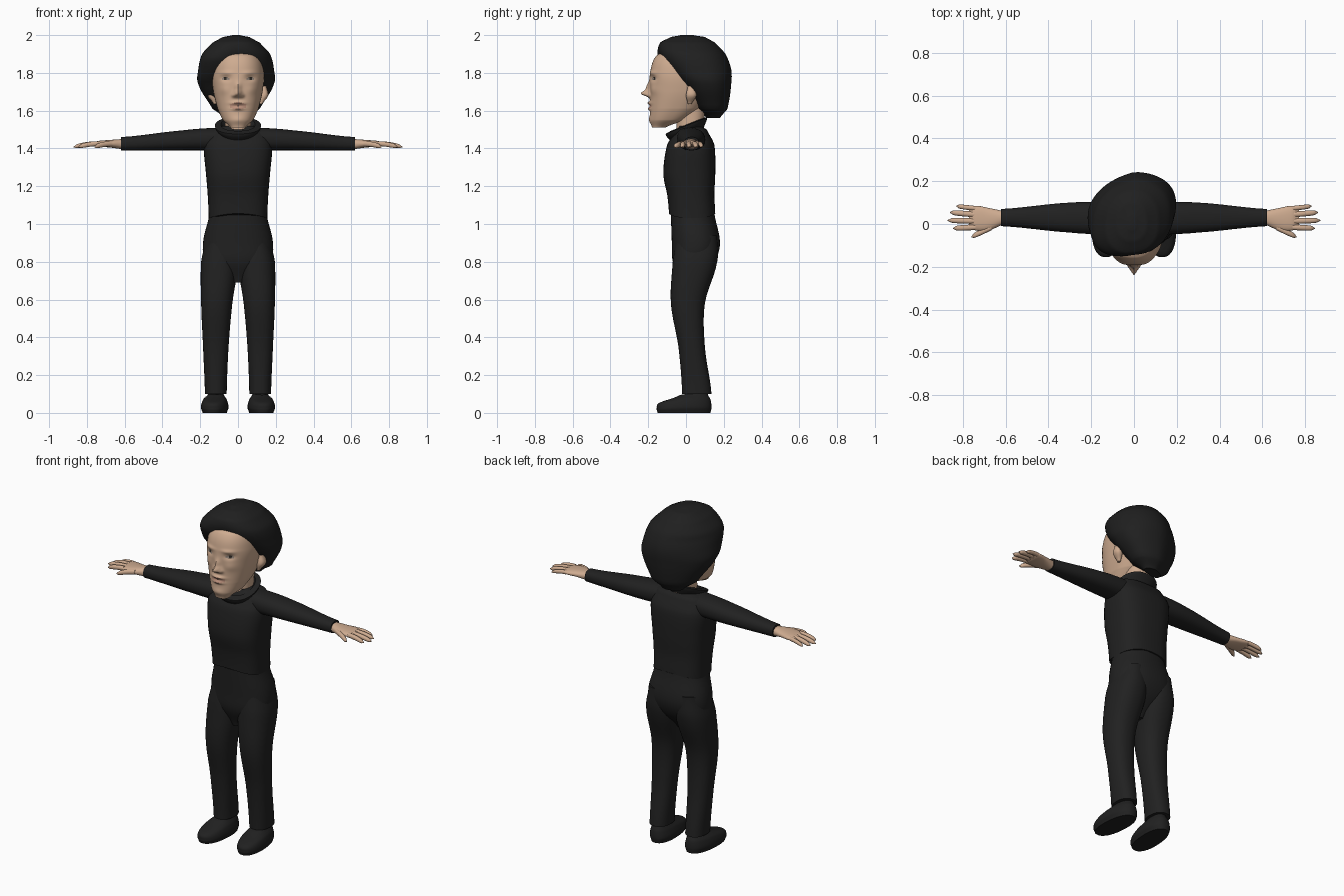
import bpy, bmesh, math
from mathutils import Vector

cube = bpy.data.objects.get("Cube")
if cube:
    bpy.data.objects.remove(cube)


def material(name, red, green, blue):
    mat = bpy.data.materials.new(name)
    mat.use_nodes = True
    mat.diffuse_color = (red, green, blue, 1)
    shader = next(node for node in mat.node_tree.nodes if node.type == 'BSDF_PRINCIPLED')
    shader.inputs["Base Color"].default_value = mat.diffuse_color
    shader.inputs["Roughness"].default_value = 0.8
    return mat


skin = material("skin", .62, .41, .28)
lip_colour = material("lips", .5, .28, .2)
eye_colour = material("eye grey", .3, .24, .2)
pupil_colour = material("pupil dark", .03, .025, .02)
fabric = material("black fabric", .015, .015, .015)
hair_colour = material("black hair", .014, .014, .014)


def spline(rings, steps):
    """Smoothly interpolate between the given cross-sections."""
    result = []
    last = len(rings) - 1
    for index in range(last):
        before, start = rings[max(index - 1, 0)], rings[index]
        end, after = rings[index + 1], rings[min(index + 2, last)]
        for step in range(steps):
            t = step / steps
            row = []
            for a, b, c, d in zip(before, start, end, after):
                curve = 2 * a - 5 * b + 4 * c - d
                twist = 3 * (b - c) + d - a
                row.append(b + t * (c - a + t * (curve + t * twist)) / 2)
            row[0] = start[0] + (end[0] - start[0]) * t
            result.append(row)
    result.append(list(rings[last]))
    return result


def oval(low, high, amount, power):
    """Position along a superellipse between two limits."""
    bulge = math.copysign(abs(amount) ** (2 / power), amount)
    return (low + high) / 2 + (high - low) / 2 * bulge


def even(*rings):
    """Rings of height, half width, front and back, centred on x."""
    return [(height, -width, width, front, back) for height, width, front, back in rings]


def loft(name, rings, *materials, upright=True, segments=40, steps=6,
         power=2.3, side=1, warp=None, paint=None):
    """Skin rings of position and limits in the two other directions."""
    bm = bmesh.new()
    rows = []
    for position, u_low, u_high, v_low, v_high in spline(rings, steps):
        row = []
        for k in range(segments):
            angle = math.tau * k / segments
            u = oval(u_low, u_high, math.cos(angle), power)
            v = oval(v_low, v_high, math.sin(angle), power)
            point = Vector((u, v, position) if upright else (position, u, v))
            if warp:
                warp(point)
            point.x *= side
            row.append(bm.verts.new(point))
        rows.append(row)
    for lower, upper in zip(rows, rows[1:]):
        for k in range(segments):
            bm.faces.new((lower[k - 1], lower[k], upper[k], upper[k - 1]))
    bm.faces.new(rows[0])
    bm.faces.new(rows[-1])
    bmesh.ops.recalc_face_normals(bm, faces=bm.faces)
    if paint:
        for face in bm.faces:
            face.material_index = paint(face.calc_center_median())
    mesh = bpy.data.meshes.new(name)
    bm.to_mesh(mesh)
    bm.free()
    for mat in materials:
        mesh.materials.append(mat)
    part = bpy.data.objects.new(name, mesh)
    bpy.context.collection.objects.link(part)
    bpy.ops.object.select_all(action='DESELECT')
    part.select_set(True)
    bpy.context.view_layer.objects.active = part
    bpy.ops.object.shade_smooth_by_angle(angle=math.radians(45))


# Facial features as soft bumps: x, z, width, height, depth
features = {
    "nose tip": (0, 1.69, .018, .016, .042),
    "nose bridge": (0, 1.72, .015, .03, .02),
    "nostril": (.022, 1.68, .01, .01, .014),
    "eye socket": (.065, 1.77, .026, .015, -.011),
    "brow": (.06, 1.8, .035, .01, .006),
    "cheek": (.075, 1.71, .03, .025, .006),
    "upper lip": (0, 1.64, .035, .009, .014),
    "lower lip": (0, 1.61, .03, .009, .012),
    "chin": (0, 1.55, .035, .02, .006),
}


def sculpt(point):
    if point.y < -.04:
        for x, z, width, height, depth in features.values():
            across = (abs(point.x) - x) / width
            along = (point.z - z) / height
            point.y -= depth * math.exp(-across ** 2 - along ** 2)


def inside(centre, x, z, width, height):
    return math.hypot((abs(centre.x) - x) / width, (centre.z - z) / height) < 1


def face_paint(centre):
    if centre.y > -.08:
        return 0
    if inside(centre, .066, 1.768, .009, .008):
        return 3
    if inside(centre, .066, 1.768, .023, .008):
        return 2
    return 1 if inside(centre, 0, 1.625, .045, .018) else 0


# Head and neck
loft("head", even((1.51, .04, -.18, -.11), (1.55, .08, -.19, 0), (1.61, .108, -.19, .08),
                  (1.7, .13, -.19, .14), (1.8, .138, -.19, .16), (1.89, .115, -.158, .14),
                  (1.95, .03, -.05, .05)),
     skin, lip_colour, eye_colour, pupil_colour,
     segments=112, steps=18, warp=sculpt, paint=face_paint)
loft("neck", even((1.42, .07, -.05, .09), (1.62, .07, -.05, .1)), skin)


# Hair, swept further forward on one side
def sweep(point):
    point.x -= .01
    if point.x < 0:
        point.y += .3 * point.x * min(1, (2 - point.z) * 8)


loft("hair", even((1.56, .06, .12, .18), (1.61, .125, .06, .22), (1.74, .2, -.03, .24),
                  (1.82, .2, -.1, .24), (1.9, .18, -.14, .21), (1.96, .125, -.135, .155),
                  (1.99, .07, -.08, .1), (2, .02, -.03, .04)),
     hair_colour, segments=56, warp=sweep)


# Sweater with an arched hem, and a tilted roll collar
def arch(point):
    if point.z < 1.2:
        point.z += (1.2 - point.z) * (.15 - 6 * point.x ** 2)


def tilt(point):
    point.z += .4 * point.y


loft("sweater_body", even((1.03, .155, -.09, .155), (1.15, .16, -.1, .15), (1.27, .17, -.12, .155),
                          (1.42, .18, -.1, .15), (1.5, .145, -.05, .11), (1.52, .08, -.04, .08)),
     fabric, power=2.7, warp=arch)
loft("collar", even((1.46, .085, -.075, .09), (1.52, .122, -.108, .112), (1.525, .09, -.08, .09),
                    (1.49, .07, -.06, .08)),
     fabric, warp=tilt)

# Trouser seat
loft("trouser_seat", even((.69, .03, -.03, .06), (.8, .165, -.07, .15), (.9, .185, -.075, .18),
                          (1.06, .15, -.08, .15)), fabric)


# Shoes slope down to the toe and turn slightly out
def toe(point):
    point.x -= .06 * point.y
    point.z *= 1 + 1.6 * min(point.y, 0)


# Finger: base and tip x, base and tip y, radius
fingers = {
    "little_finger": (.74, .83, .073, .083, .011),
    "ring_finger": (.74, .86, .044, .054, .013),
    "middle_finger": (.74, .87, .014, .017, .013),
    "index_finger": (.74, .845, -.015, -.02, .013),
    "thumb": (.665, .76, -.015, -.06, .014),
}


def finger_rings(base, tip, base_y, tip_y, radius):
    """A drooping finger that rounds off at its tip."""
    rings = []
    count = 8
    for step in range(count + 1):
        t = step / count
        y = base_y + (tip_y - base_y) * t
        z = 1.425 - .017 * t * t
        wide = radius * math.sqrt(1.02 - t ** 6)
        rings.append((base + (tip - base) * t, y - wide, y + wide, z - wide, z + wide))
    return rings


# Paired legs, shoes, arms, hands and ears
for label, side in (("left", 1), ("right", -1)):
    loft(label + "_trouser_leg", [
        (.1, .06, .175, -.02, .135), (.35, .05, .185, -.04, .1), (.58, .03, .195, -.08, .1),
        (.8, 0, .195, -.07, .165), (.94, .02, .165, -.05, .165)], fabric, side=side)
    loft(label + "_shoe", [
        (0, .06, .185, -.15, .13), (.03, .05, .195, -.155, .135), (.07, .06, .185, -.14, .13),
        (.1, .08, .16, -.03, .115)], fabric, side=side, warp=toe)
    loft(label + "_sleeve", [
        (.1, -.05, .1, 1.39, 1.51), (.3, -.04, .1, 1.39, 1.495), (.62, -.01, .07, 1.39, 1.46)],
        fabric, upright=False, side=side)
    loft(label + "_palm", [
        (.6, 0, .06, 1.395, 1.45), (.68, -.03, .075, 1.405, 1.445), (.74, -.03, .085, 1.41, 1.44),
        (.77, -.01, .07, 1.42, 1.43)], skin, upright=False, segments=24, side=side)
    for finger, shape in fingers.items():
        loft(label + "_" + finger, finger_rings(*shape), skin,
             upright=False, segments=14, steps=2, side=side)
    loft(label + "_ear", [
        (1.635, .115, .13, .01, .03), (1.68, .115, .16, 0, .055), (1.73, .12, .15, .01, .045)],
        skin, segments=20, side=side)
